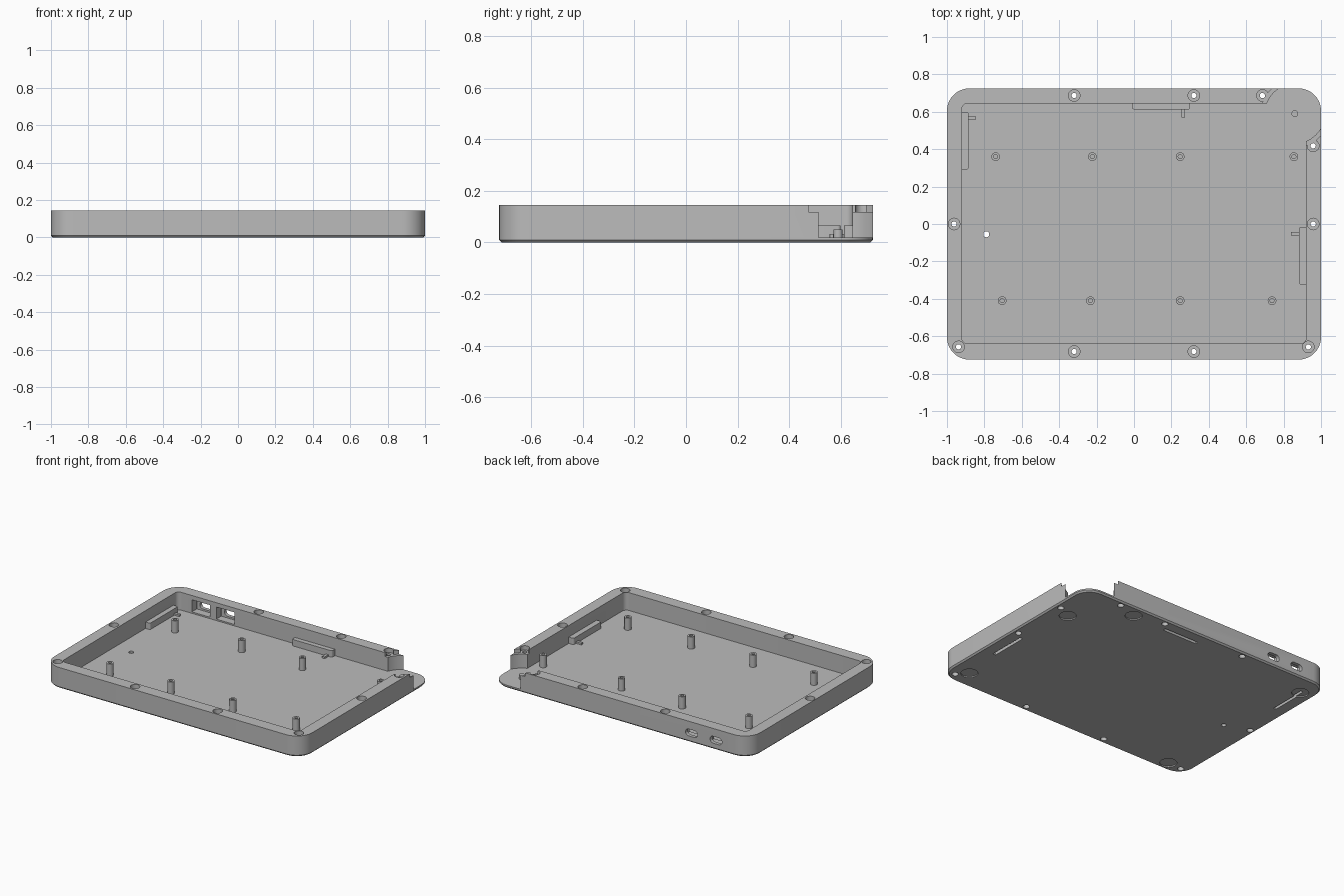
import bpy
import bmesh
from math import cos, sin, pi

cube = bpy.data.objects.get("Cube")
if cube:
    bpy.data.objects.remove(cube, do_unlink=True)

grey = bpy.data.materials.new("case grey")
grey.use_nodes = True
COLOR = (0.5, 0.5, 0.5, 1)
grey.diffuse_color = COLOR
grey.node_tree.nodes["Principled BSDF"].inputs["Base Color"].default_value = COLOR

FLOOR, TOP = 0.02, 0.145
HALF_Y = 0.725


def loft(name, rings):
    """Closed solid through a stack of equal-length outlines."""
    bm = bmesh.new()
    loops = [[bm.verts.new(p) for p in ring] for ring in rings]
    for a, b in zip(loops, loops[1:]):
        for i in range(len(a)):
            j = (i + 1) % len(a)
            bm.faces.new((a[i], a[j], b[j], b[i]))
    bm.faces.new(loops[0][::-1])
    bm.faces.new(loops[-1])
    bmesh.ops.recalc_face_normals(bm, faces=bm.faces)
    mesh = bpy.data.meshes.new(name)
    bm.to_mesh(mesh)
    bm.free()
    mesh.materials.append(grey)
    obj = bpy.data.objects.new(name, mesh)
    bpy.context.collection.objects.link(obj)
    return obj


def outline(x0, x1, y0, y1, r, z, inset=0, steps=10):
    """Rounded rectangle at height z."""
    corners = [(x1 - r, y1 - r), (x0 + r, y1 - r), (x0 + r, y0 + r), (x1 - r, y0 + r)]
    return [(cx + (r - inset) * cos(a), cy + (r - inset) * sin(a), z)
            for k, (cx, cy) in enumerate(corners)
            for a in [(k + i / steps) * pi / 2 for i in range(steps + 1)]]


def slab(name, x0, x1, y0, y1, z0, z1, r=0.002, steps=6):
    return loft(name, [outline(x0, x1, y0, y1, r, z, steps=steps) for z in (z0, z1)])


def cylinder(name, x, y, r, z0, z1, sides=24):
    return loft(name, [[(x + r * cos(2 * pi * i / sides), y + r * sin(2 * pi * i / sides), z)
                        for i in range(sides)] for z in (z0, z1)])


def combine(body, tool, operation="DIFFERENCE"):
    """Apply a boolean and discard the tool object."""
    mod = body.modifiers.new("boolean", "BOOLEAN")
    mod.operation, mod.solver, mod.object = operation, "EXACT", tool
    tool.hide_render = True
    bpy.context.view_layer.update()
    graph = bpy.context.evaluated_depsgraph_get()
    mesh = bpy.data.meshes.new_from_object(body.evaluated_get(graph))
    body.modifiers.clear()
    body.data = mesh
    bpy.data.objects.remove(tool, do_unlink=True)


# Tray shell with a chamfered lower edge
shell = loft("tray_shell", [outline(-1, 1, -HALF_Y, HALF_Y, 0.12, z, inset)
                            for z, inset in ((0, 0.01), (0.01, 0), (TOP, 0))])
combine(shell, slab("cavity", -0.92, 0.92, -0.64, 0.645, FLOOR, 0.3, 0.03))

# Open corner with a stepped round cut
KNOB = (0.86, 0.59)
combine(shell, cylinder("corner_cut", *KNOB, 0.159, FLOOR, 0.13, 96))
combine(shell, cylinder("corner_step", *KNOB, 0.181, 0.118, 0.3, 96))

# Ledges along the walls, each hollowed by a slot from below
ledges = [((-0.93, -0.885, 0.29, 0.60), (-0.915, -0.895, 0.31, 0.58)),
          ((-0.01, 0.30, 0.612, 0.655), (0.01, 0.28, 0.622, 0.644)),
          ((0.882, 0.93, -0.325, -0.015), (0.892, 0.914, -0.305, -0.035))]
for block, slot in ledges:
    combine(shell, slab("ledge", *block, 0.01, 0.065, 0.012), "UNION")
    combine(shell, slab("slot", *slot, -0.1, 0.05))

# Rim screw holes with counterbores at both ends
screws = [(-0.32, 0.687), (0.32, 0.687), (0.687, 0.687), (0.958, 0.418), (0.958, 0),
          (-0.962, 0), (-0.938, -0.657), (0.932, -0.657), (-0.32, -0.682), (0.32, -0.682)]
for x, y in screws:
    combine(shell, cylinder("screw_hole", x, y, 0.014, -0.1, 0.3, 16))
    combine(shell, cylinder("screw_pocket", x, y, 0.031, 0.115, 0.3))
    combine(shell, cylinder("screw_recess", x, y, 0.021, -0.1, 0.03))

# Round foot recesses under the floor
for x, y in ((0.86, 0.37), (0.54, 0.64), (0.87, -0.59), (-0.90, 0.57), (-0.83, -0.65)):
    combine(shell, cylinder("foot_recess", x, y, 0.055, -0.1, 0.008, 32))

# Small floor opening
combine(shell, cylinder("floor_hole", -0.79, -0.055, 0.016, -0.1, 0.1))

# Port openings in the back wall: inner pocket and rounded outer slot
for x in (-0.74, -0.55):
    combine(shell, slab("port_pocket", x - 0.07, x + 0.07, 0.6, 0.70, 0.03, 0.115))
    port = slab("port_slot", -0.046, 0.046, -0.024, 0.024, -0.1, 0.1, 0.0235, 8)
    port.rotation_euler.x = pi / 2
    port.location = (x, 0.72, 0.066)
    combine(shell, port)

parts = [shell]

# Hollow standoffs in two rows
rows = {0.36: (-0.74, -0.223, 0.247, 0.855), -0.41: (-0.705, -0.233, 0.247, 0.738)}
for y, xs in rows.items():
    for x in xs:
        post = cylinder("standoff", x, y, 0.023, FLOOR - 0.004, 0.105)
        combine(post, cylinder("standoff_hole", x, y, 0.011, 0.04, 0.2, 16))
        parts.append(post)

# Short peg in the open corner
parts.append(cylinder("corner_peg", *KNOB, 0.018, FLOOR - 0.004, 0.05))

# Low clips beside the ledges
for x, y, w, d in ((-0.869, 0.567, 0.022, 0.01), (0.263, 0.592, 0.01, 0.022),
                   (0.862, -0.052, 0.022, 0.01)):
    parts.append(slab("ledge_clip", x - w, x + w, y - d, y + d, FLOOR - 0.004, 0.032))

# Smooth the round walls and keep the edges crisp
bpy.ops.object.select_all(action="DESELECT")
for part in parts:
    part.select_set(True)
bpy.context.view_layer.objects.active = shell
bpy.ops.object.shade_smooth_by_angle(angle=pi / 6)
